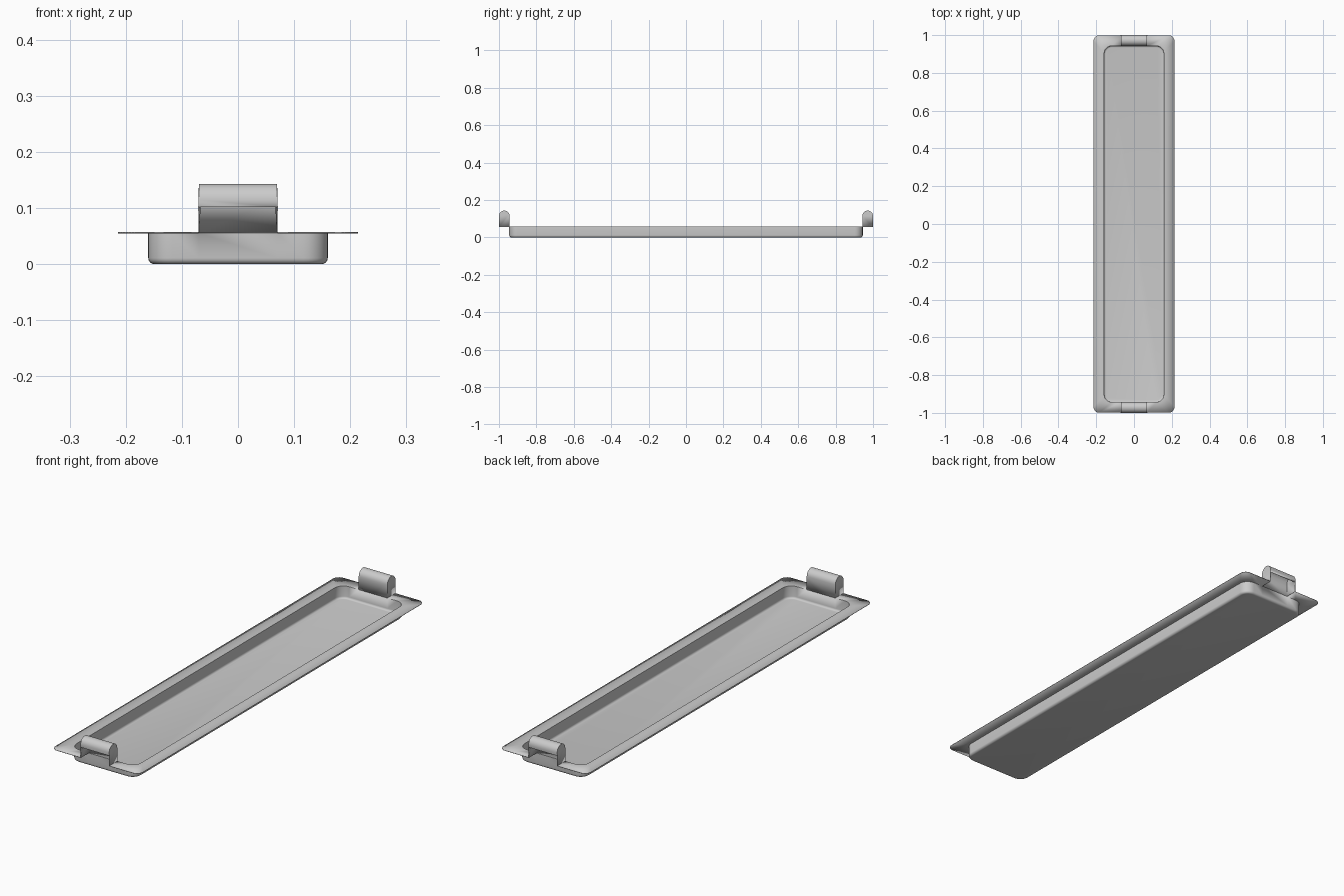
import bpy, bmesh
from math import sin, cos, pi, radians

if "Cube" in bpy.data.objects:
    bpy.data.objects.remove(bpy.data.objects["Cube"])

T = 0.002       # sheet thickness
HW = 0.07       # half width of the end hooks
RIM = 0.056     # height of the flange


def ring(hx, hy, r, z, n=8):
    """Rounded rectangle loop with extra points at the hook sides."""
    pts = []
    for sx, sy, start in ((1, 1, 0), (-1, 1, 90), (-1, -1, 180), (1, -1, 270)):
        for i in range(n + 1):
            a = radians(start + 90 * i / n)
            pts.append((sx * (hx - r) + r * cos(a), sy * (hy - r) + r * sin(a), z))
        if start == 0:
            pts += [(HW, hy, z), (-HW, hy, z)]
        elif start == 180:
            pts += [(-HW, -hy, z), (HW, -hy, z)]
    return pts


def finish(name, bm):
    bmesh.ops.recalc_face_normals(bm, faces=bm.faces)
    me = bpy.data.meshes.new(name)
    bm.to_mesh(me)
    bm.free()
    ob = bpy.data.objects.new(name, me)
    bpy.context.collection.objects.link(ob)
    mod = ob.modifiers.new("sheet", 'SOLIDIFY')
    mod.thickness = T
    mod.offset = 0
    mod.use_even_offset = True
    bpy.ops.object.select_all(action='DESELECT')
    ob.select_set(True)
    bpy.context.view_layer.objects.active = ob
    bpy.ops.object.shade_smooth_by_angle(angle=radians(35))
    return ob


# Tray: flange, walls, rounded bottom edge and floor
bx, by, cr, f = 0.159, 0.944, 0.042, 0.01
loops = [ring(0.214, 0.999, 0.03, RIM), ring(bx, by, cr, RIM)]
for k in range(5):
    a = k / 4 * pi / 2
    inset = f * (1 - cos(a))
    loops.append(ring(bx - inset, by - inset, cr - inset, T / 2 + f * (1 - sin(a))))
bm = bmesh.new()
vs = [[bm.verts.new(p) for p in lp] for lp in loops]
count = len(vs[0])
for j in range(len(vs) - 1):
    for i in range(count):
        k = (i + 1) % count
        # leave notches in the flange under the hooks
        if j == 0 and abs(vs[0][i].co.x) < HW + 1e-4 and abs(vs[0][k].co.x) < HW + 1e-4:
            continue
        bm.faces.new((vs[j][i], vs[j][k], vs[j + 1][k], vs[j + 1][i]))
bm.faces.new(vs[-1])
finish("tray", bm)

# End hooks: tall inner wall, rolled top, short outer lip, side cheeks
r = (0.999 - by) / 2
yc, zc = by + r, 0.142 - r
for name, s in (("front_hook", -1), ("back_hook", 1)):
    prof = [(by, RIM)]
    prof += [(yc - r * cos(pi * i / 14), zc + r * sin(pi * i / 14)) for i in range(15)]
    prof += [(0.999, 0.102)]
    bm = bmesh.new()
    hx = HW - T / 2
    sides = [[bm.verts.new((x, s * y, z)) for y, z in prof] for x in (-hx, hx)]
    for i in range(len(prof) - 1):
        bm.faces.new((sides[0][i], sides[0][i + 1], sides[1][i + 1], sides[1][i]))
    for side, x in zip(sides, (-hx, hx)):
        foot = bm.verts.new((x, s * 0.999, RIM))
        bm.faces.new(side + [foot])
    finish(name, bm)
